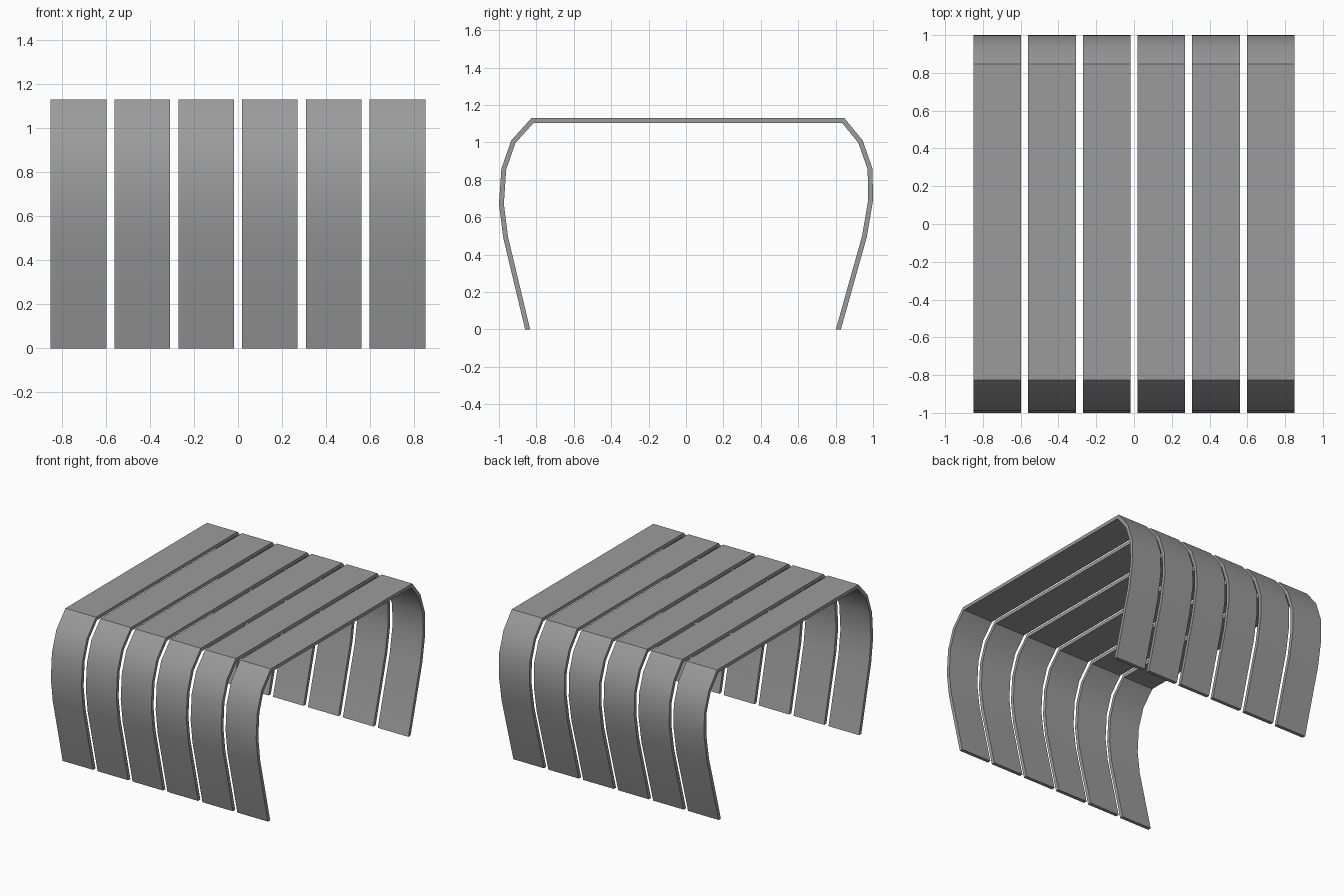
import bpy
import bmesh
import math
from mathutils import Vector

if "Cube" in bpy.data.objects:
    bpy.data.objects.remove(bpy.data.objects["Cube"], do_unlink=True)

THICKNESS = 0.026
WIDTH = 0.253
COUNT = 6
HALF_SPAN = 0.85

# Outer side profile (y, z), from the front foot over the roof to the back foot
OUTER = [Vector(p) for p in (
    (-0.86, 0), (-0.977, 0.49), (-1.0, 0.67), (-0.987, 0.86), (-0.935, 1.01),
    (-0.827, 1.13), (0.847, 1.13), (0.945, 1.01), (0.997, 0.86), (1.0, 0.69),
    (0.967, 0.495), (0.828, 0))]


def inset_profile(points, distance):
    """Offset an open profile inward with mitred corners and level feet."""
    normals = []
    for a, b in zip(points, points[1:]):
        d = (b - a).normalized()
        normals.append(Vector((d.y, -d.x)))
    inner = []
    for i, p in enumerate(points):
        n0 = normals[max(i - 1, 0)]
        n1 = normals[min(i, len(normals) - 1)]
        inner.append(p + (n0 + n1) * distance / (1 + n0.dot(n1)))
    for end, n in ((0, normals[0]), (-1, normals[-1])):
        inner[end] = points[end] + Vector((distance / n.x, 0))
    return inner


def make_strip(name, x0, x1, material):
    """Build one bent slat from quads along the profile."""
    inner_profile = inset_profile(OUTER, THICKNESS)
    bm = bmesh.new()
    rings = []
    for o, i in zip(OUTER, inner_profile):
        rings.append([bm.verts.new(c) for c in (
            (x0, o.x, o.y), (x1, o.x, o.y), (x1, i.x, i.y), (x0, i.x, i.y))])
    for a, b in zip(rings, rings[1:]):
        for k in range(4):
            j = (k + 1) % 4
            bm.faces.new((a[k], a[j], b[j], b[k]))
    bm.faces.new(rings[0])
    bm.faces.new(rings[-1])
    bmesh.ops.recalc_face_normals(bm, faces=bm.faces)
    mesh = bpy.data.meshes.new(name)
    bm.to_mesh(mesh)
    bm.free()
    mesh.materials.append(material)
    obj = bpy.data.objects.new(name, mesh)
    bpy.context.collection.objects.link(obj)
    return obj


# Single plain grey
grey = bpy.data.materials.new("mid grey")
grey.use_nodes = True
color = (0.33, 0.33, 0.33, 1)
grey.diffuse_color = color
grey.node_tree.nodes["Principled BSDF"].inputs["Base Color"].default_value = color

# Row of evenly spaced slats
pitch = (2 * HALF_SPAN - WIDTH) / (COUNT - 1)
slats = []
for n in range(COUNT):
    left = -HALF_SPAN + n * pitch
    slats.append(make_strip(f"bent_slat_{n + 1}", left, left + WIDTH, grey))

# Smooth the curved sides, keep the roof folds and slat edges crisp
bpy.ops.object.select_all(action="DESELECT")
for slat in slats:
    slat.select_set(True)
bpy.context.view_layer.objects.active = slats[0]
bpy.ops.object.shade_smooth_by_angle(angle=math.radians(35))
